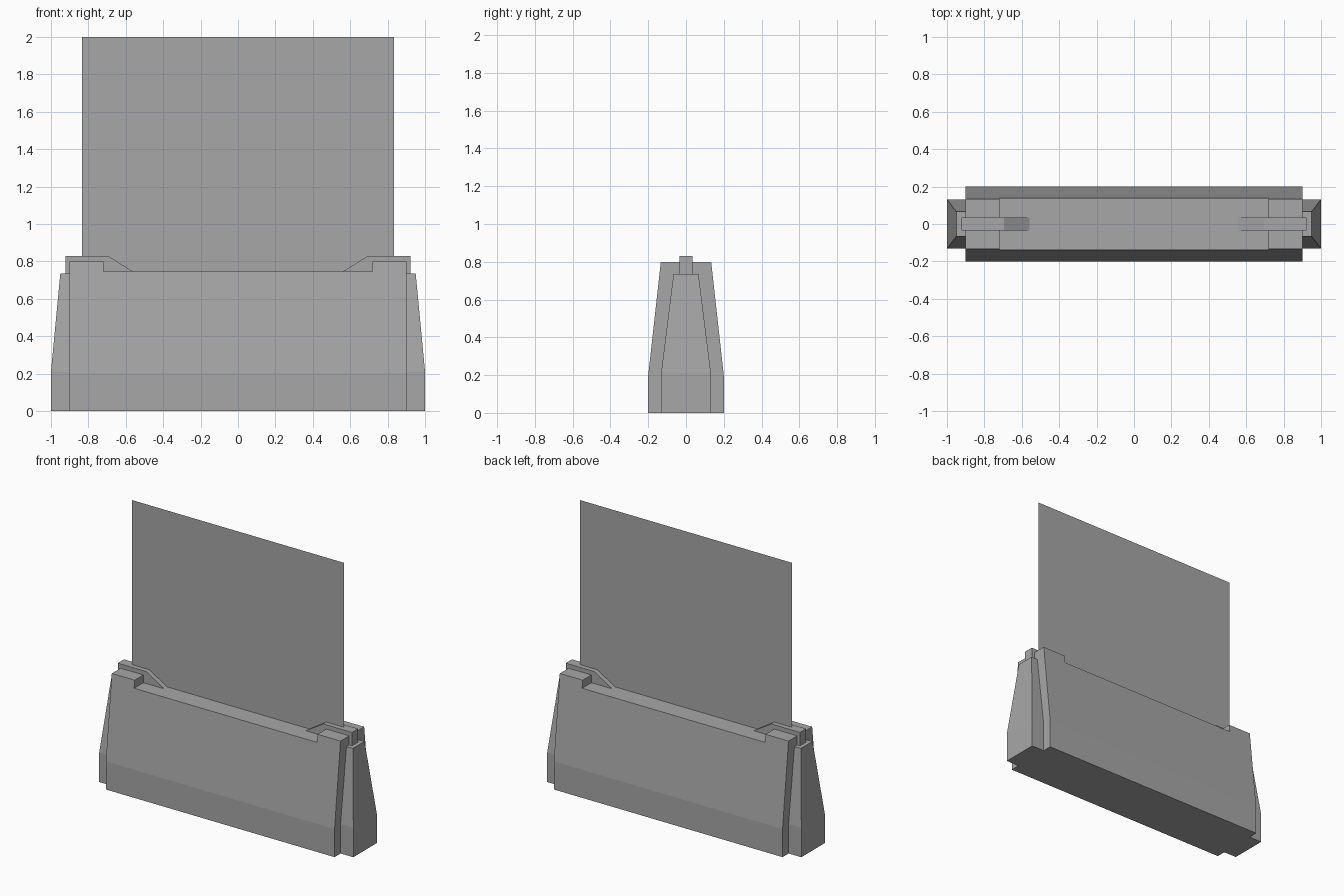
import bpy
import bmesh

cube = bpy.data.objects.get("Cube")
if cube:
    bpy.data.objects.remove(cube, do_unlink=True)

# One grey for every part
GREY = (0.39, 0.39, 0.39, 1.0)
grey = bpy.data.materials.new("concrete_grey")
grey.use_nodes = True
grey.diffuse_color = GREY
grey.node_tree.nodes["Principled BSDF"].inputs["Base Color"].default_value = GREY


def finish(name, bm, mirror=False):
    """Turn a bmesh into a named object, mirrored across x if asked."""
    mesh = bpy.data.meshes.new(name)
    bmesh.ops.recalc_face_normals(bm, faces=bm.faces)
    bm.to_mesh(mesh)
    bm.free()
    mesh.materials.append(grey)
    obj = bpy.data.objects.new(name, mesh)
    bpy.context.collection.objects.link(obj)
    if mirror:
        mod = obj.modifiers.new("mirror", 'MIRROR')
        mod.use_mirror_merge = False
    return obj


def extrude_outline(outline, half_depth):
    """Extrude an x-z outline evenly to both sides of y = 0."""
    bm = bmesh.new()
    face = bm.faces.new([bm.verts.new((x, -half_depth, z)) for x, z in outline])
    result = bmesh.ops.extrude_face_region(bm, geom=[face])
    moved = [v for v in result["geom"] if isinstance(v, bmesh.types.BMVert)]
    bmesh.ops.translate(bm, verts=moved, vec=(0, 2 * half_depth, 0))
    return bm


# Barrier body: notched outline, upright foot, sides tapering above it
FOOT, TOP, DECK = 0.2, 0.8, 0.745
half = [(0.9, 0), (0.9, TOP), (0.72, TOP), (0.72, DECK)]
bm = extrude_outline(half + [(-x, z) for x, z in reversed(half)], 0.2)
bmesh.ops.bisect_plane(bm, geom=bm.verts[:] + bm.edges[:] + bm.faces[:],
                       plane_co=(0, 0, FOOT), plane_no=(0, 0, 1))
for v in bm.verts:
    rise = max(0, v.co.z - FOOT) / (TOP - FOOT)
    v.co.y *= 1 - rise / 3
finish("barrier_body", bm)

# End connectors: stacked rectangles of (height, outer x, half width)
bm = bmesh.new()
rings = []
for z, outer, w in [(0, 1.0, 0.132), (0.21, 1.0, 0.132), (0.735, 0.95, 0.066)]:
    corners = [(0.9, -w), (outer, -w), (outer, w), (0.9, w)]
    rings.append([bm.verts.new((x, y, z)) for x, y in corners])
for low, high in zip(rings, rings[1:]):
    for i in range(4):
        j = (i + 1) % 4
        bm.faces.new((low[i], low[j], high[j], high[i]))
bm.faces.new(rings[0])
bm.faces.new(rings[-1])
finish("end_connectors", bm, mirror=True)

# Panel brackets: narrow rails with a sloping inner end
bracket = [(0.922, 0.735), (0.922, 0.83), (0.695, 0.83), (0.56, DECK), (0.56, 0.735)]
finish("panel_brackets", extrude_outline(bracket, 0.035), mirror=True)

# Upright panel: a single thin sheet
bm = bmesh.new()
bm.faces.new([bm.verts.new((x, 0, z)) for x, z in
              [(-0.833, DECK), (0.833, DECK), (0.833, 2), (-0.833, 2)]])
finish("upright_panel", bm)
